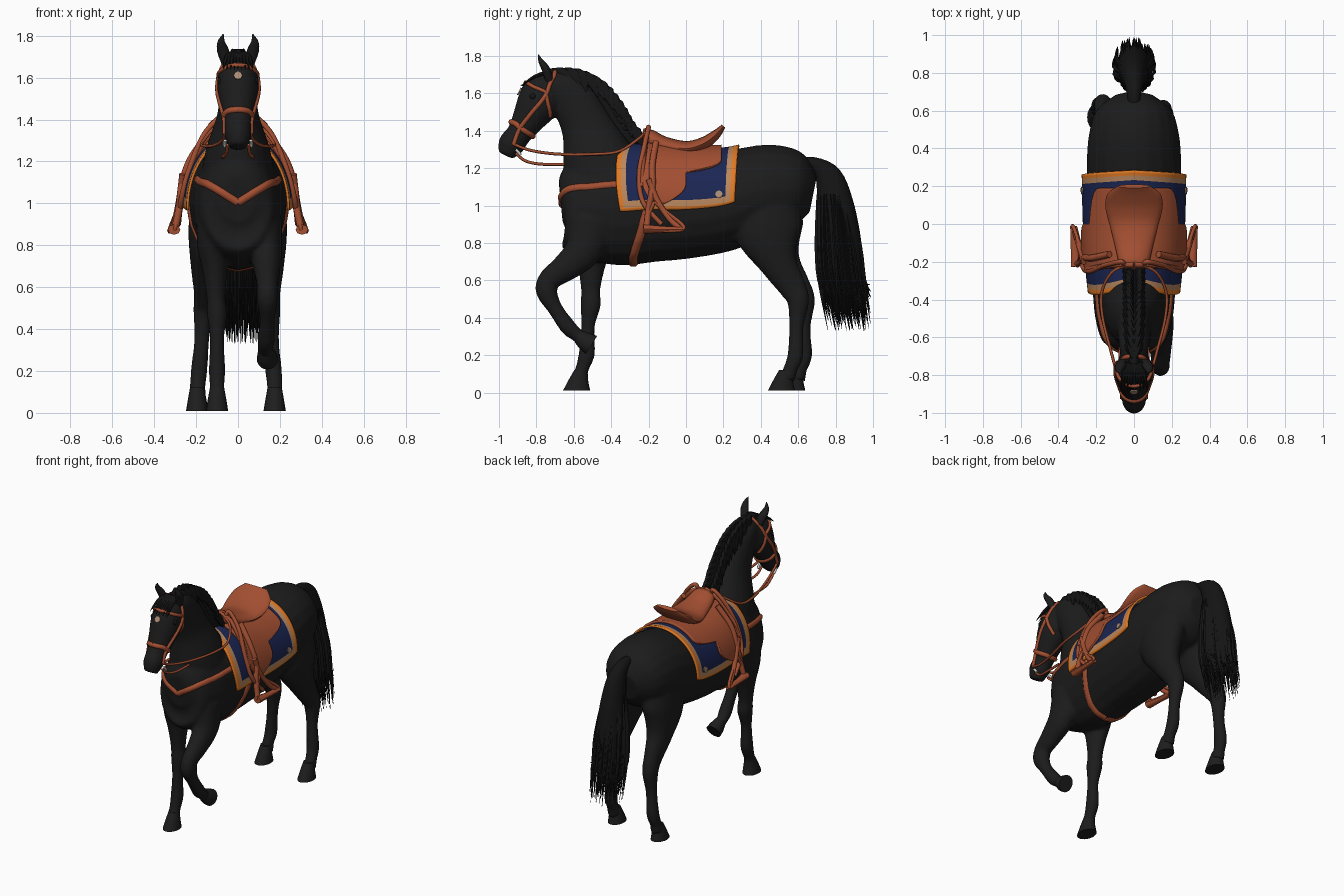
import bpy, bmesh, math, random
from mathutils import Vector
from mathutils.bvhtree import BVHTree

random.seed(4)
cube = bpy.data.objects.get("Cube")
if cube:
    bpy.data.objects.remove(cube)


def material(name, r, g, b):
    m = bpy.data.materials.new(name)
    m.use_nodes = True
    m.diffuse_color = (r, g, b, 1)
    m.node_tree.nodes["Principled BSDF"].inputs["Base Color"].default_value = (r, g, b, 1)
    return m


coat = material("black coat", .0115, .0115, .0115)
hair = material("black hair", .007, .007, .007)
horn = material("dark hoof", .0125, .0125, .0125)
leather = material("brown leather", .36, .077, .031)
navy = material("navy cloth", .011, .019, .085)
orange = material("orange trim", .74, .19, .018)
tan = material("tan trim", .48, .24, .11)
pale = material("pale patch", .42, .27, .18)
metal = material("light metal", .6, .6, .6)


def spline(pts, n):
    """Catmull-Rom interpolation of tuples of any length."""
    p = [Vector(q) for q in pts]
    out = []
    for i in range(len(p) - 1):
        a, b, c, d = p[max(i - 1, 0)], p[i], p[i + 1], p[min(i + 2, len(p) - 1)]
        for k in range(n):
            t = k / n
            out.append((b * 2 + (c - a) * t + (a * 2 - b * 5 + c * 4 - d) * t * t
                        + (b * 3 - a - c * 3 + d) * t ** 3) * .5)
    return out + [p[-1]]


def loft(bm, stations, sides=20, steps=4, axis=None):
    """Elliptical rings through stations of x, y, z, half width, half depth."""
    path = spline(stations, steps)
    rings = []
    for i, s in enumerate(path):
        a, b = path[max(i - 1, 0)], path[min(i + 1, len(path) - 1)]
        t = Vector(axis or (b - a)[:3]).normalized()
        u = (Vector((1, 0, 0)) - t * t.x).normalized()
        v = t.cross(u)
        ring = []
        for k in range(sides):
            g = math.tau * k / sides
            ring.append(bm.verts.new(Vector(s[:3]) + u * s[3] * math.cos(g) + v * s[4] * math.sin(g)))
        rings.append(ring)
    for r, q in zip(rings, rings[1:]):
        for k in range(sides):
            bm.faces.new((r[k - 1], r[k], q[k], q[k - 1]))
    bm.faces.new(rings[0])
    bm.faces.new(rings[-1][::-1])


def finish(name, bm, *mats):
    bmesh.ops.recalc_face_normals(bm, faces=bm.faces)
    me = bpy.data.meshes.new(name)
    bm.to_mesh(me)
    bm.free()
    for m in mats:
        me.materials.append(m)
    ob = bpy.data.objects.new(name, me)
    bpy.context.collection.objects.link(ob)
    bpy.ops.object.select_all(action='DESELECT')
    ob.select_set(True)
    bpy.context.view_layer.objects.active = ob
    bpy.ops.object.shade_smooth_by_angle(angle=math.radians(45))
    return ob


def lofted(name, mat, stations, **kw):
    bm = bmesh.new()
    loft(bm, stations, **kw)
    return finish(name, bm, mat)


# Body: torso, neck, head and legs fused into one skin
torso = [(0, -.67, 1.02, .08, .11), (0, -.62, 1.02, .165, .23), (0, -.5, .99, .205, .285),
         (0, -.35, .99, .22, .31), (0, -.2, 1, .235, .305), (0, 0, 1, .245, .285),
         (0, .2, 1.02, .25, .265), (0, .35, 1.07, .25, .245), (0, .48, 1.09, .238, .235),
         (0, .6, 1.075, .2, .2), (0, .68, 1.06, .1, .1)]
neck = [(0, -.4, 1.05, .19, .25), (0, -.47, 1.25, .155, .195), (0, -.53, 1.42, .1, .14),
        (0, -.6, 1.56, .085, .12), (0, -.67, 1.64, .075, .09), (0, -.73, 1.67, .05, .05)]
head = [(0, -.68, 1.66, .06, .055), (0, -.755, 1.6, .095, .115), (0, -.8, 1.53, .098, .112),
        (0, -.85, 1.45, .08, .086), (0, -.895, 1.38, .064, .068), (0, -.935, 1.325, .064, .072),
        (0, -.965, 1.268, .042, .045)]
front_leg = [(-.11, -.5, .95, .09, .13), (-.115, -.5, .8, .08, .11), (-.11, -.505, .68, .06, .075),
             (-.105, -.51, .55, .045, .052), (-.1, -.51, .47, .048, .055), (-.1, -.525, .35, .034, .037),
             (-.1, -.53, .21, .04, .044), (-.1, -.555, .13, .036, .036), (-.1, -.57, .07, .04, .045)]
raised_leg = [(.12, -.5, .92, .09, .13), (.135, -.55, .76, .075, .1), (.14, -.65, .665, .06, .075),
              (.14, -.73, .605, .05, .06), (.14, -.745, .54, .05, .058), (.14, -.7, .45, .037, .041),
              (.135, -.63, .35, .042, .044), (.13, -.585, .31, .036, .037), (.135, -.55, .285, .038, .04)]
hind_leg = [(.115, .44, 1.02, .11, .17), (.135, .44, .86, .1, .18), (.145, .49, .7, .075, .105),
            (.15, .565, .57, .052, .075), (.155, .6, .49, .048, .06), (.16, .59, .35, .036, .038),
            (.17, .585, .2, .04, .043), (.175, .56, .13, .037, .038), (.175, .54, .07, .042, .045)]
other_hind = [(-x - .02 * (1 - z), y + .055 * min(1, 1.05 - z), z, w, d) for x, y, z, w, d in hind_leg]
bm = bmesh.new()
for part in (torso, neck, head, front_leg, raised_leg, hind_leg, other_hind):
    loft(bm, part)
body = finish("body", bm, coat)
body.modifiers.clear()
skin = body.modifiers.new("skin", 'REMESH')
skin.mode, skin.voxel_size, skin.use_smooth_shade = 'VOXEL', .012, True
soft = body.modifiers.new("soften", 'SMOOTH')
soft.factor, soft.iterations = .5, 6


def surface(ob):
    bpy.context.view_layer.update()
    return BVHTree.FromObject(ob, bpy.context.evaluated_depsgraph_get())


hide = surface(body)

# Hooves
for name, x, y in (("front_hoof", -.1, -.58), ("hind_hoof_left", .175, .515), ("hind_hoof_right", -.195, .57)):
    lofted(name, horn, [(x, y + .018, .12, .034, .036), (x, y + .004, .065, .044, .053),
                        (x, y - .005, .01, .053, .073)], axis=(0, 0, -1))
lofted("raised_hoof", horn, [(.135, -.575, .3, .036, .037), (.138, -.54, .275, .046, .05),
                             (.14, -.505, .255, .05, .056)], axis=(0, .8, -.5))

# Ears and eyes
for s, side in ((1, "left"), (-1, "right")):
    lofted("ear_" + side, coat, [(s * .055, -.73, 1.67, .024, .022), (s * .072, -.75, 1.73, .028, .022),
                                 (s * .08, -.775, 1.77, .018, .014), (s * .07, -.79, 1.808, .002, .002)], sides=12)
    bm = bmesh.new()
    bmesh.ops.create_uvsphere(bm, u_segments=12, v_segments=8, radius=.02)
    spot = hide.find_nearest(Vector((s * .1, -.82, 1.585)))[0]
    bmesh.ops.translate(bm, verts=bm.verts, vec=spot - Vector((s * .012, 0, 0)))
    finish("eye_" + side, bm, hair)

# Mane: ridge with overlapping tufts, and a forelock
crest = [(0, -.74, 1.7), (0, -.62, 1.695), (0, -.51, 1.64), (0, -.425, 1.54), (0, -.36, 1.43), (0, -.28, 1.34)]
bm = bmesh.new()
loft(bm, [(*p, .03, .035) for p in crest], sides=10)
for i, p in enumerate(spline(crest, 3)[1:]):
    for s in (1, -1):
        e = p + Vector((s * .06, .095 + random.uniform(-.01, .02), -.1))
        m = p + Vector((s * .03, .065, -.005))
        loft(bm, [(*p, .022, .04), (*m, .022, .035), (*e, .002, .003)], sides=6, steps=3)
for k in range(9):
    x = (k - 4) * .011
    loft(bm, [(x, -.73, 1.715, .012, .012), (x * 1.3, -.81, 1.69, .012, .01),
              (x * 1.6, -.865 - random.uniform(0, .02), 1.64, .001, .001)], sides=6, steps=3)
finish("mane", bm, hair)

# Tail: solid core with loose strands
bm = bmesh.new()
loft(bm, [(0, .6, 1.22, .03, .03), (0, .68, 1.225, .036, .035), (0, .76, 1.155, .055, .072),
          (0, .797, 1.02, .075, .095), (0, .815, .85, .09, .115), (0, .825, .7, .09, .12),
          (0, .84, .58, .07, .1), (0, .85, .5, .03, .04)], sides=16)
for k in range(260):
    g, r = random.uniform(0, math.tau), math.sqrt(random.random())
    x, y = r * math.cos(g), r * math.sin(g)
    end = random.uniform(.33, .6)
    loft(bm, [(x * .065, .785 + y * .08, 1.06, .008, .008), (x * .105, .815 + y * .12, .8, .009, .009),
              (x * .112, .835 + y * .127, .6, .007, .008),
              (x * .105, .875 + y * .12, end, .001, .001)], sides=4, steps=3)
finish("tail", bm, hair)


# Cloth and leather draped over the back
ribs = spline(torso, 8)


def drape(name, angle, y0, y1, gap, thick, mats, rule=None, ny=48, nt=60):
    bm = bmesh.new()
    grid = []
    for j in range(nt + 1):
        a = angle * (2 * j / nt - 1)
        row = []
        for i in range(ny + 1):
            y = y0(abs(a)) + (y1(abs(a)) - y0(abs(a))) * i / ny
            k = next(n for n in range(1, len(ribs)) if ribs[n].y >= y)
            p, q = ribs[k - 1], ribs[k]
            r = p.lerp(q, (y - p.y) / (q.y - p.y))
            row.append(bm.verts.new((math.sin(a) * (r[3] + gap), y, r.z + math.cos(a) * (r[4] + gap))))
        grid.append(row)
    for j in range(nt):
        for i in range(ny):
            f = bm.faces.new((grid[j][i], grid[j + 1][i], grid[j + 1][i + 1], grid[j][i + 1]))
            if rule:
                f.material_index = rule(min(j, nt - 1 - j), i, ny - 1 - i)
    ob = finish(name, bm, *mats)
    sol = ob.modifiers.new("thickness", 'SOLIDIFY')
    sol.thickness, sol.offset = thick, 0
    return ob


def trim(low, front, back):
    if low < 1 or front < 2 or back < 2:
        return 1
    return 2 if low < 3 or min(front, back) < 4 else 0


def flap_back(a):
    """Rear edge of the saddle leather: full under the seat, rounded flap below."""
    if a < .7:
        return .19
    return .19 * math.sqrt(max(0, 1 - ((a - .7) / .25) ** 2)) - max(0, a - 1.2) ** 2


blanket = drape("saddle_blanket", 1.64, lambda a: -.33 - .045 * math.sin(a * 1.6), lambda a: .285 - .015 * a,
                .02, .012, (navy, orange, tan), trim)
drape("saddle_flaps", 1.55, lambda a: -.235 + max(0, a - 1.15) ** 2 * .4, flap_back, .032, .018, (leather,))
lofted("saddle_seat", leather, [(0, -.235, 1.385, .05, .02), (0, -.2, 1.365, .08, .045), (0, -.12, 1.325, .1, .045),
                                (0, 0, 1.305, .13, .04), (0, .09, 1.33, .152, .035),
                                (0, .16, 1.38, .14, .025), (0, .2, 1.425, .085, .012)])


def plate(name, tree, near, r):
    p, n = tree.find_nearest(Vector(near))[:2]
    bm = bmesh.new()
    bmesh.ops.create_cone(bm, cap_ends=True, segments=8, radius1=r, radius2=r, depth=.008)
    bmesh.ops.rotate(bm, verts=bm.verts, matrix=n.to_track_quat('Z', 'Y').to_matrix())
    bmesh.ops.translate(bm, verts=bm.verts, vec=p + n * .003)
    finish(name, bm, pale)


cloth = surface(blanket)
plate("forehead_star", hide, (0, -.9, 1.615), .021)
for s in (1, -1):
    plate("blanket_badge", cloth, (s * .3, .175, 1.065), .02)


def strap(name, pts, r, hug=None, s=1, mat=leather):
    """Leather strap, optionally sunk into a surface so that it lies flat."""
    cu = bpy.data.curves.new(name, 'CURVE')
    cu.dimensions, cu.bevel_depth, cu.bevel_resolution, cu.use_fill_caps = '3D', r, 2, True
    path = spline([(s * p[0], p[1], p[2]) for p in pts], 8)
    if hug:
        hits = [hug.find_nearest(p) for p in path]
        path = [h[0] + h[1] * (.012 - r) for h in hits]
    sp = cu.splines.new('POLY')
    sp.points.add(len(path) - 1)
    for q, p in zip(sp.points, path):
        q.co = (*p, 1)
    cu.materials.append(mat)
    bpy.context.collection.objects.link(bpy.data.objects.new(name, cu))


for s in (1, -1):
    # Bridle
    strap("cheek_strap", [(0, -.7, 1.74), (.08, -.715, 1.69), (.1, -.75, 1.59), (.09, -.83, 1.49), (.07, -.89, 1.41),
                          (.065, -.92, 1.33)], .012, hide, s)
    strap("brow_band", [(0, -.86, 1.66), (.08, -.82, 1.64), (.1, -.75, 1.61)], .011, hide, s)
    strap("throat_strap", [(.1, -.75, 1.61), (.1, -.73, 1.53), (.08, -.7, 1.45)], .011, hide, s)
    strap("nose_band", [(0, -.945, 1.45), (.06, -.92, 1.44), (.07, -.88, 1.41), (.04, -.83, 1.38),
                        (0, -.82, 1.37)], .016, hide, s)
    strap("bit_ring", [(.062, -.91, 1.3), (.064, -.895, 1.285), (.062, -.885, 1.27)], .008, None, s, metal)
    # Reins
    strap("rein", [(.06, -.925, 1.33), (.08, -.83, 1.295), (.12, -.68, 1.275), (.165, -.5, 1.275),
                   (.17, -.36, 1.29), (.11, -.25, 1.36), (0, -.21, 1.4)], .008, None, s)
    strap("lower_rein", [(.05, -.91, 1.28), (.055, -.86, 1.24), (.07, -.78, 1.222), (.075, -.65, 1.22)],
          .008, None, s)
    # Breast collar and girth
    strap("breast_collar", [(0, -.7, 1.0), (.1, -.66, 1.065), (.165, -.6, 1.1), (.21, -.5, 1.115),
                            (.24, -.36, 1.13)], .022, hide, s)
    strap("girth", [(.26, -.2, 1), (.23, -.24, .85), (.12, -.28, .72), (0, -.28, .69)], .034, hide, s)
    # Pommel roll and stirrup leathers
    strap("pommel_roll", [(0, -.215, 1.4), (.1, -.215, 1.36), (.19, -.23, 1.25), (.25, -.24, 1.1)], .016, None, s)
    strap("pommel_tie", [(.05, -.22, 1.36), (.07, -.2, 1.42), (.16, -.22, 1.33), (.23, -.25, 1.17),
                         (.27, -.23, 1.02), (.285, -.13, .9)], .013, None, s)
    strap("stirrup_leather", [(.13, -.16, 1.34), (.22, -.18, 1.22), (.265, -.18, 1.1), (.28, -.2, .98),
                              (.3, -.21, .88)], .018, None, s)
    strap("stirrup_leather_back", [(.265, -.2, 1.14), (.28, -.15, 1.02), (.3, -.08, .92), (.315, -.02, .87)],
          .016, None, s)
    # Stirrup
    strap("stirrup_bow", [(.285, -.17, 1.02), (.3, -.22, .88), (.32, -.13, .865), (.325, -.01, .88),
                          (.29, -.11, .97), (.285, -.17, 1.02)], .01, None, s)
    lofted("stirrup_tread", leather, [(s * .305, -.225, .875, .03, .025), (s * .315, -.12, .872, .02, .018),
                                      (s * .32, -.01, .872, .018, .014)], sides=8)
